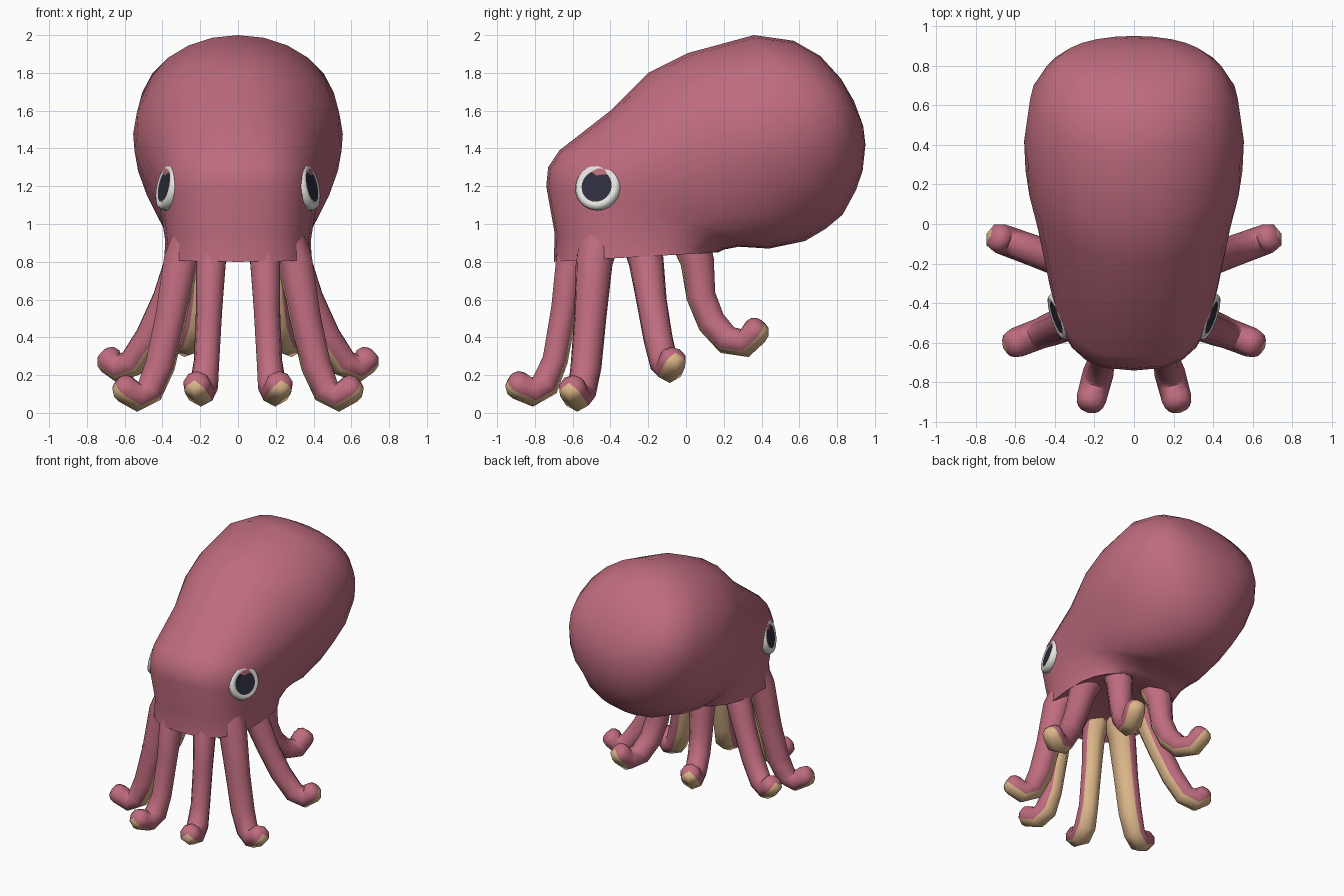
import bpy
import bmesh
from math import sin, cos, pi, radians
from mathutils import Vector

default = bpy.data.objects.get("Cube")
if default:
    bpy.data.objects.remove(default)


def material(name, rgb):
    m = bpy.data.materials.new(name)
    m.use_nodes = True
    m.diffuse_color = (*rgb, 1)
    m.node_tree.nodes["Principled BSDF"].inputs["Base Color"].default_value = (*rgb, 1)
    return m


skin = material("rose_skin", (0.52, 0.15, 0.21))
belly = material("tan_underside", (0.73, 0.48, 0.26))
white = material("eye_white", (0.8, 0.79, 0.75))
black = material("pupil_dark", (0.028, 0.027, 0.047))


def loft(name, rings, mats, rule=None, start=None, end=None, mirror=False, angle=60):
    """Skin closed rings; start and end are optional pole points."""
    bm = bmesh.new()
    rows = [[bm.verts.new(p) for p in ring] for ring in rings]
    n = len(rows[0])
    for r in range(len(rows) - 1):
        for i in range(n):
            j = (i + 1) % n
            f = bm.faces.new((rows[r][i], rows[r][j], rows[r + 1][j], rows[r + 1][i]))
            f.material_index = rule(r, i) if rule else 0
    for pole, row, r in ((start, rows[0], 0), (end, rows[-1], len(rows) - 1)):
        if pole is not None:
            tip = bm.verts.new(pole)
            for i in range(n):
                f = bm.faces.new((row[i], row[(i + 1) % n], tip))
                f.material_index = rule(r, i) if rule else 0
    bmesh.ops.recalc_face_normals(bm, faces=bm.faces)
    mesh = bpy.data.meshes.new(name)
    bm.to_mesh(mesh)
    bm.free()
    for m in mats:
        mesh.materials.append(m)
    ob = bpy.data.objects.new(name, mesh)
    bpy.context.collection.objects.link(ob)
    bpy.ops.object.select_all(action="DESELECT")
    ob.select_set(True)
    bpy.context.view_layer.objects.active = ob
    bpy.ops.object.shade_smooth_by_angle(angle=radians(angle))
    if mirror:
        ob.modifiers.new("Mirror", "MIRROR").use_axis[0] = True
    return ob


# Head and mantle: each ring spans a front/top point and a back/bottom point
# (front y, front z, back y, back z, half width, squareness)
sections = [
    (-0.57, 0.87, 0.07, 0.88, 0.28, 2.6),
    (-0.70, 0.80, 0.17, 0.85, 0.39, 2.6),
    (-0.695, 0.95, 0.20, 0.865, 0.385, 2.6),
    (-0.74, 1.20, 0.28, 0.88, 0.405, 2.7),
    (-0.73, 1.30, 0.36, 0.875, 0.415, 2.7),
    (-0.67, 1.39, 0.44, 0.87, 0.435, 2.7),
    (-0.40, 1.60, 0.63, 0.91, 0.50, 2.15),
    (-0.20, 1.80, 0.74, 0.975, 0.548, 2),
    (0.01, 1.905, 0.83, 1.05, 0.555, 2),
    (0.36, 2.00, 0.90, 1.18, 0.525, 2),
    (0.57, 1.97, 0.935, 1.28, 0.455, 2),
    (0.71, 1.89, 0.95, 1.42, 0.37, 2),
    (0.82, 1.77, 0.938, 1.52, 0.19, 2),
]
SIDES = 24


def section_ring(y0, z0, y1, z1, w, squareness):
    ring = []
    for i in range(SIDES):
        a = 2 * pi * i / SIDES
        c, s = [abs(v) ** (2 / squareness) * (1 if v > 0 else -1) for v in (cos(a), sin(a))]
        ring.append((w * s, (y0 + y1) / 2 + c * (y0 - y1) / 2,
                     (z0 + z1) / 2 + c * (z0 - z1) / 2))
    return ring


loft("head_and_mantle", [section_ring(*s) for s in sections], [skin],
     start=(0, -0.25, 0.90), end=(0, 0.89, 1.65))

# Arms: root position, heading in degrees, upper thickness,
# path as (outward distance, height)
arms = {
    "front_arm": (0.145, -0.62, -75, 0.87,
                  [(-0.1, 0.97), (-0.01, 0.8), (0.025, 0.55), (0.075, 0.28),
                   (0.13, 0.15), (0.2, 0.11), (0.275, 0.145)]),
    "front_side_arm": (0.31, -0.49, -21, 1.06,
                       [(-0.1, 0.97), (-0.01, 0.8), (0.05, 0.5), (0.11, 0.25),
                        (0.17, 0.115), (0.235, 0.083), (0.305, 0.125)]),
    "rear_side_arm": (0.30, -0.21, 20, 1,
                      [(-0.1, 0.97), (0, 0.8), (0.08, 0.6), (0.18, 0.4),
                       (0.275, 0.265), (0.355, 0.235), (0.4, 0.275)]),
    "back_arm": (0.18, 0.06, 69, 1,
                 [(-0.06, 0.97), (0, 0.8), (0.02, 0.62), (0.08, 0.48),
                  (0.17, 0.385), (0.27, 0.37), (0.33, 0.43)]),
}
radii = [0.115, 0.095, 0.083, 0.08, 0.078, 0.077, 0.076, 0.068, 0.045]
# the first two facets are the broad underside
facets = [radians(a) for a in (-55, 0, 55, 95, 138, 180, 222, 265)]

for name, (x, y, heading, upper, path) in arms.items():
    h = radians(heading)
    out = Vector((cos(h), sin(h), 0))
    side = Vector((-sin(h), cos(h), 0))
    pts = [Vector((x, y, z)) + out * s for s, z in path]
    last = (pts[-1] - pts[-2]).normalized()
    pts += [pts[-1] + last * 0.035, pts[-1] + last * 0.057]
    rings = []
    for k, p in enumerate(pts):
        t = (pts[min(k + 1, len(pts) - 1)] - pts[max(k - 1, 0)]).normalized()
        inner = side.cross(t)
        radius = radii[k] * (upper if k < 4 else 1)
        rings.append([p + (inner * cos(a) + side * sin(a)) * radius for a in facets])
    loft(name, rings, [skin, belly], rule=lambda r, i: 1 if i < 2 else 0,
         start=pts[0], end=pts[-1] + last * 0.008, mirror=True)

# Eyes: turned discs with a raised white rim and a dark pupil
axis = Vector((0.93, -0.32, 0.2)).normalized()
across = axis.cross(Vector((0, 0, 1))).normalized()
up = across.cross(axis)
centre = Vector((0.369, -0.465, 1.195))
profile = [(0.1, -0.07), (0.122, -0.02), (0.125, 0.008), (0.115, 0.026),
           (0.098, 0.032), (0.084, 0.026), (0.04, 0.03)]
eye_rings = [[centre + axis * d + (across * cos(a) + up * sin(a)) * r
              for a in [2 * pi * i / 24 for i in range(24)]] for r, d in profile]
loft("eye", eye_rings, [white, black], rule=lambda r, i: 1 if r >= 5 else 0,
     end=centre + axis * 0.031, mirror=True)
